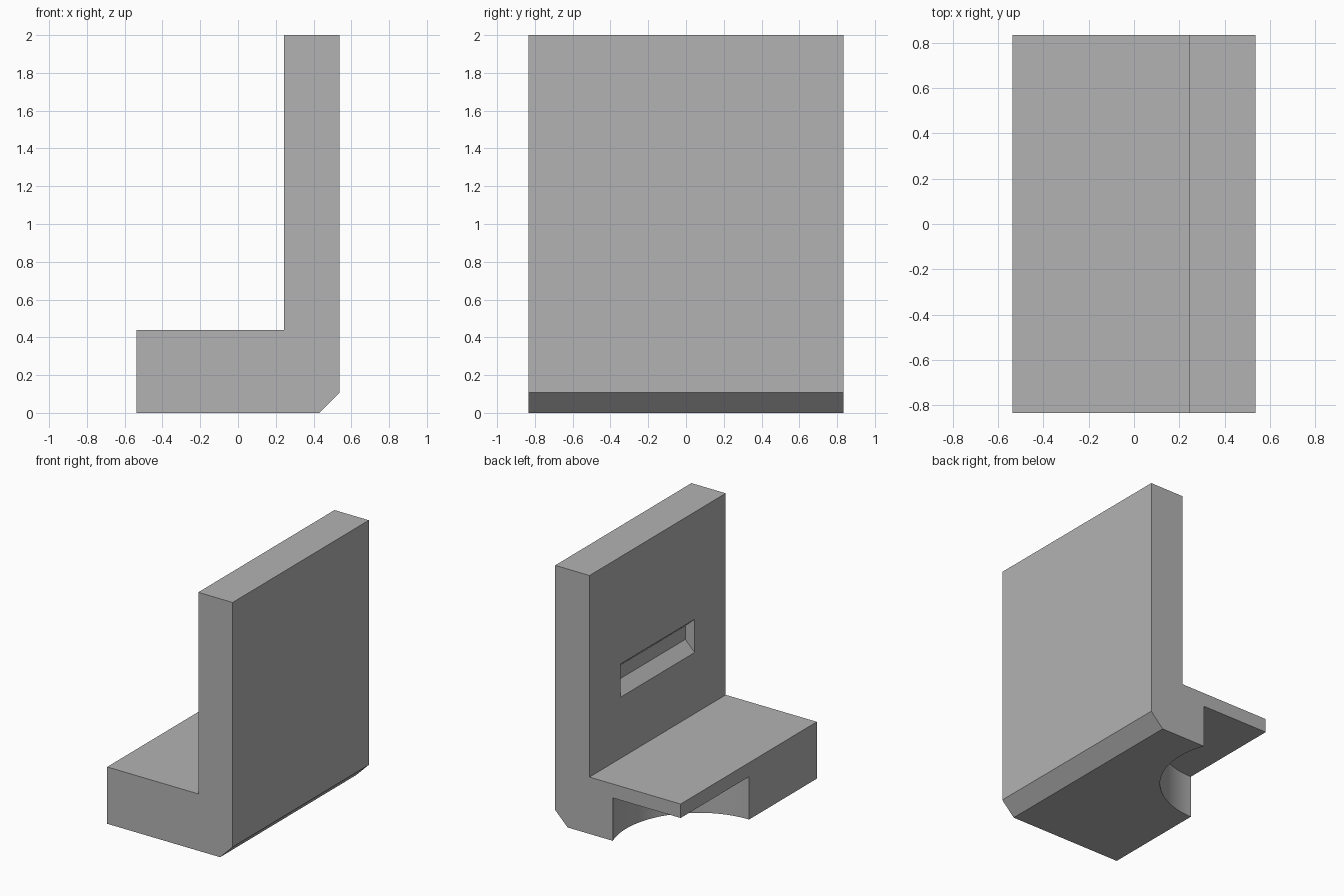
import bpy
import bmesh
from mathutils import Matrix, Vector

if "Cube" in bpy.data.objects:
    bpy.data.objects.remove(bpy.data.objects["Cube"], do_unlink=True)

grey = bpy.data.materials.new("plain_grey")
grey.use_nodes = True
colour = (0.45, 0.45, 0.45, 1)
grey.diffuse_color = colour
grey.node_tree.nodes["Principled BSDF"].inputs["Base Color"].default_value = colour


def finish(name, bm):
    bmesh.ops.recalc_face_normals(bm, faces=bm.faces)
    mesh = bpy.data.meshes.new(name)
    bm.to_mesh(mesh)
    bm.free()
    mesh.materials.append(grey)
    obj = bpy.data.objects.new(name, mesh)
    bpy.context.collection.objects.link(obj)
    return obj


def prism(name, profile, half_width):
    """Extrude an x-z profile along y, centred on y = 0."""
    bm = bmesh.new()
    face = bm.faces.new([bm.verts.new((x, -half_width, z)) for x, z in profile])
    out = bmesh.ops.extrude_face_region(bm, geom=[face])
    moved = [v for v in out["geom"] if isinstance(v, bmesh.types.BMVert)]
    bmesh.ops.translate(bm, verts=moved, vec=Vector((0, 2 * half_width, 0)))
    return finish(name, bm)


def cut(target, cutter):
    cutter.hide_render = True
    mod = target.modifiers.new("cut", "BOOLEAN")
    mod.operation = "DIFFERENCE"
    mod.solver = "EXACT"
    mod.object = cutter
    bpy.ops.object.select_all(action="DESELECT")
    bpy.context.view_layer.objects.active = target
    target.select_set(True)
    bpy.ops.object.modifier_apply(modifier=mod.name)
    bpy.data.objects.remove(cutter, do_unlink=True)


# L-shaped body with a chamfered lower edge
bracket = prism("angle_bracket", [
    (-0.537, 0), (0.43, 0), (0.537, 0.107), (0.537, 2),
    (0.243, 2), (0.243, 0.44), (-0.537, 0.44)], 0.833)

# Round pocket under the back corner of the foot
bm = bmesh.new()
bmesh.ops.create_cone(bm, cap_ends=True, segments=128, radius1=0.62, radius2=0.62,
                      depth=0.532, matrix=Matrix.Translation((-0.537, 0.615, 0.066)))
cut(bracket, finish("pocket_cutter", bm))

# Shallow slot with sloping top and bottom in the upright
slope, depth, low, high = 1, 0.08, 0.913, 1.17
cut(bracket, prism("slot_cutter", [
    (0.243 - depth, low - depth * slope), (0.243 + depth, low + depth * slope),
    (0.243 + depth, high - depth * slope * 0.9), (0.243 - depth, high + depth * slope * 0.9)],
    0.453))

bpy.ops.object.shade_smooth_by_angle()
